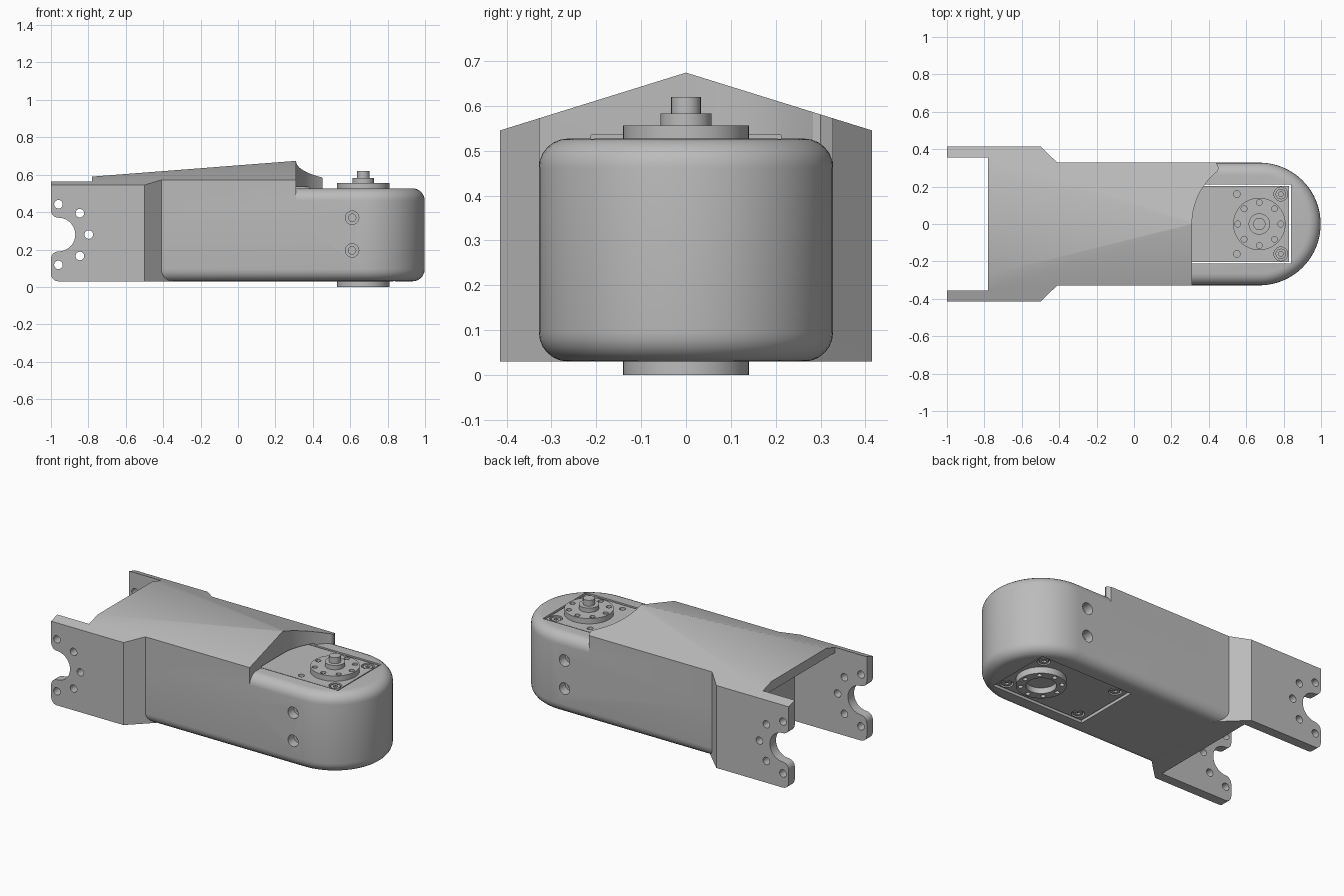
import bpy, bmesh
from math import sin, cos, pi, radians

if "Cube" in bpy.data.objects:
    bpy.data.objects.remove(bpy.data.objects["Cube"], do_unlink=True)

gray = bpy.data.materials.new("plain gray")
gray.use_nodes = True
gray.diffuse_color = (0.5, 0.5, 0.5, 1)
gray.node_tree.nodes["Principled BSDF"].inputs["Base Color"].default_value = (0.5, 0.5, 0.5, 1)


def finish(name, bm):
    bmesh.ops.recalc_face_normals(bm, faces=bm.faces)
    mesh = bpy.data.meshes.new(name)
    bm.to_mesh(mesh)
    bm.free()
    mesh.materials.append(gray)
    ob = bpy.data.objects.new(name, mesh)
    bpy.context.collection.objects.link(ob)
    return ob


def loft(name, rings):
    """Skin a stack of equal-length rings and cap both ends."""
    bm = bmesh.new()
    loops = [[bm.verts.new(p) for p in ring] for ring in rings]
    n = len(loops[0])
    for a, b in zip(loops, loops[1:]):
        for i in range(n):
            bm.faces.new((a[i], a[(i + 1) % n], b[(i + 1) % n], b[i]))
    bm.faces.new(loops[0])
    bm.faces.new(loops[-1])
    return finish(name, bm)


def prism(name, outline, axis, lo, hi):
    place = {"x": lambda a, b, h: (h, a, b),
             "y": lambda a, b, h: (a, h, b),
             "z": lambda a, b, h: (a, b, h)}[axis]
    return loft(name, [[place(a, b, h) for a, b in outline] for h in (lo, hi)])


def arc(cx, cy, r, start, end, n=12):
    angles = [radians(start + (end - start) * i / n) for i in range(n + 1)]
    return [(cx + r * cos(t), cy + r * sin(t)) for t in angles]


def rod(name, a, b, r, axis, lo, hi, n=32):
    return prism(name, arc(a, b, r, 0, 360 - 360 / n, n - 1), axis, lo, hi)


def box(name, x0, x1, y0, y1, z0, z1):
    return prism(name, [(x0, y0), (x1, y0), (x1, y1), (x0, y1)], "z", z0, z1)


def combine(target, tool, operation="DIFFERENCE"):
    mod = target.modifiers.new("combine", "BOOLEAN")
    mod.operation, mod.solver, mod.object = operation, "EXACT", tool
    bpy.context.view_layer.objects.active = target
    bpy.ops.object.modifier_apply(modifier=mod.name)
    bpy.data.objects.remove(tool, do_unlink=True)


HALF, BOTTOM, TOP, FILLET, HUB = 0.328, 0.03, 0.527, 0.065, 0.67

# Rounded housing: D-shaped rings, inset along the top and bottom fillets
levels = [(FILLET * (1 - cos(radians(t))), BOTTOM + FILLET * (1 - sin(radians(t))))
          for t in range(90, -1, -15)]
levels += [(d, BOTTOM + TOP - z) for d, z in reversed(levels)]
rings = []
for inset, z in levels:
    r = HALF - inset
    plan = [(-0.42, -r)] + arc(HUB, 0, r, -90, 90, 40) + [(-0.42, r)]
    rings.append([(x, y, z) for x, y in plan])
arm = loft("arm_housing", rings)

# Fork block with slanted shoulders
half_plan = [(-1, 0.415), (-0.5, 0.415), (-0.41, HALF), (-0.34, 0.258)]
fork = half_plan + [(x, -y) for x, y in reversed(half_plan)]
combine(arm, prism("fork", fork, "z", BOTTOM, 0.7), "UNION")

# Raised roof, cut round the hub on one side
roof = [(-0.45, -HALF), (0.31, -HALF)] + arc(HUB, 0, 0.36, 180, 128, 16)
roof += [(0.453, 0.3), (0.44, HALF), (-0.45, HALF)]
combine(arm, prism("roof", roof, "z", 0.35, 0.72), "UNION")

# Gable slopes, then the sloping ridge and fork end outline
gable = [(-0.5, -0.1), (0.5, -0.1), (0.5, 0.5186), (0, 0.674), (-0.5, 0.5186)]
combine(arm, prism("gable", gable, "x", -1.2, 1.2), "INTERSECT")
side = [(1.1, 0), (1.1, 0.7), (0.65, 0.7), (0.31, 0.674), (-0.78, 0.59), (-1, 0.59)]
side += arc(-0.96, 0.41, 0.04, 180, 270, 6) + arc(-0.96, 0.28, 0.09, 90, -90, 20)[1:-1]
side += arc(-0.96, 0.15, 0.04, 90, 180, 6) + arc(-0.96, 0.07, 0.04, 180, 270, 6)
side += [(-0.96, 0)]
combine(arm, prism("side_outline", side, "y", -0.6, 0.6), "INTERSECT")

# Gap between the fork plates, running under the roof overhang
slot = [(-1.1, -0.1), (-0.5, -0.1), (-0.5, 0.53), (-0.78, 0.53), (-0.78, 0.8), (-1.1, 0.8)]
combine(arm, prism("slot", slot, "y", -0.355, 0.355))

# Fork bolt holes
for t in (-90, -45, 0, 45, 90):
    x, z = -0.96 + 0.162 * cos(radians(t)), 0.28 + 0.162 * sin(radians(t))
    combine(arm, rod("hole", x, z, 0.023, "y", -0.6, 0.6, 24))

# Motor pocket and counterbored side holes
combine(arm, box("pocket", 0.2, 0.84, -0.212, 0.212, -0.1, 0.535))
for z in (0.195, 0.37):
    combine(arm, rod("hole", 0.61, z, 0.02, "y", -0.5, 0.5, 24))
    for lo, hi in ((-0.5, -0.27), (0.27, 0.5)):
        combine(arm, rod("counterbore", 0.61, z, 0.036, "y", lo, hi, 24))

# Motor case with corner screw recesses
case = box("motor_case", 0.21, 0.83, -0.203, 0.203, 0.04, 0.523)
parts = [arm, case]
for y in (-0.16, 0.16):
    combine(case, rod("hole", 0.55, y, 0.018, "z", 0.49, 0.6, 20))
    for x, lo, hi in ((0.785, 0.5, 0.6), (0.785, 0, 0.06), (0.27, 0, 0.06)):
        combine(case, rod("recess", x, y, 0.037, "z", lo, hi, 24))
        inner = 0.495 if hi > 0.5 else 0.042
        screw = rod("case_screw", x, y, 0.028, "z", inner, inner + 0.024, 24)
        combine(screw, rod("socket", x, y, 0.014, "z", inner + 0.012 if hi > 0.5 else 0,
                           0.6 if hi > 0.5 else 0.054, 6))
        parts.append(screw)

# Output horns above and below, with a ring of bolt holes
top_horn = rod("top_horn", HUB, 0, 0.14, "z", 0.5, 0.556, 64)
bottom_horn = rod("bottom_horn", HUB, 0, 0.14, "z", 0, 0.06, 64)
combine(bottom_horn, rod("bore", HUB, 0, 0.085, "z", -0.1, 0.035, 48))
for i in range(8):
    x, y = HUB + 0.115 * cos(i * pi / 4), 0.115 * sin(i * pi / 4)
    combine(top_horn, rod("hole", x, y, 0.016, "z", 0.535, 0.6, 16))
    combine(bottom_horn, rod("hole", x, y, 0.014, "z", -0.1, 0.02, 16))
parts += [top_horn, bottom_horn,
          rod("horn_collar", HUB, 0, 0.057, "z", 0.55, 0.583, 48),
          rod("horn_pin", HUB, 0, 0.033, "z", 0.58, 0.62, 32)]

# Smooth the curves, keep the edges sharp
bpy.ops.object.select_all(action="DESELECT")
for ob in parts:
    ob.select_set(True)
bpy.context.view_layer.objects.active = arm
bpy.ops.object.shade_smooth_by_angle(angle=radians(20))
